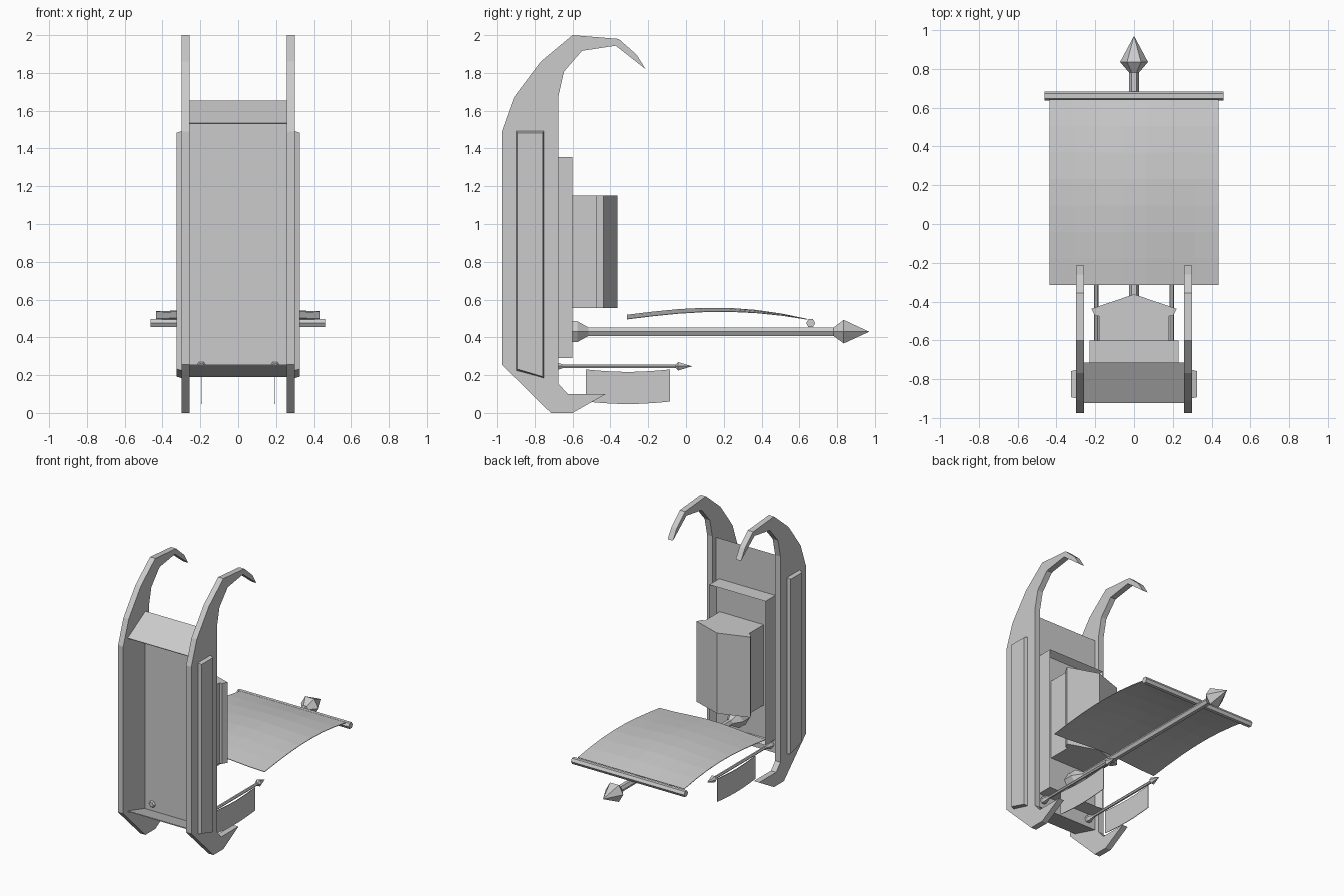
import bpy, bmesh, math
from mathutils import Vector

if "Cube" in bpy.data.objects:
    bpy.data.objects.remove(bpy.data.objects["Cube"])

grey = bpy.data.materials.new("plain grey")
grey.use_nodes = True
COLOUR = (0.6, 0.6, 0.6, 1)
grey.diffuse_color = COLOUR
grey.node_tree.nodes["Principled BSDF"].inputs["Base Color"].default_value = COLOUR


def finish(name, bm, fix=True):
    if fix:
        bmesh.ops.recalc_face_normals(bm, faces=bm.faces)
    mesh = bpy.data.meshes.new(name)
    bm.to_mesh(mesh)
    bm.free()
    mesh.materials.append(grey)
    obj = bpy.data.objects.new(name, mesh)
    bpy.context.collection.objects.link(obj)
    return obj


def extrude(name, points, offset):
    """Prism: a closed outline swept along an offset."""
    bm = bmesh.new()
    face = bm.faces.new([bm.verts.new(p) for p in points])
    new = bmesh.ops.extrude_face_region(bm, geom=[face], use_keep_orig=True)["geom"]
    bmesh.ops.translate(bm, vec=offset, verts=[v for v in new if isinstance(v, bmesh.types.BMVert)])
    return finish(name, bm)


def lathe(name, rings, centre, axis="Y", sides=6):
    """Faceted spindle from (position, radius) pairs along an axis."""
    bm = bmesh.new()
    loops = []
    for pos, r in rings:
        loop = []
        for i in range(sides):
            a = math.tau * i / sides
            u, w = r * math.cos(a), r * math.sin(a)
            loop.append(bm.verts.new((pos, u, w) if axis == "X" else (u, pos, w)))
        loops.append(loop)
    for a, b in zip(loops, loops[1:]):
        for i in range(sides):
            j = (i + 1) % sides
            bm.faces.new((a[i], a[j], b[j], b[i]))
    bm.faces.new(loops[0])
    bm.faces.new(loops[-1])
    bmesh.ops.translate(bm, vec=centre, verts=bm.verts)
    bmesh.ops.remove_doubles(bm, verts=bm.verts, dist=0.0005)
    return finish(name, bm)


def sheet(name, nu, nv, func):
    """Thin cloth from a grid function."""
    bm = bmesh.new()
    grid = [[bm.verts.new(func(i / nu, j / nv)) for j in range(nv + 1)] for i in range(nu + 1)]
    for i in range(nu):
        for j in range(nv):
            bm.faces.new((grid[i][j], grid[i + 1][j], grid[i + 1][j + 1], grid[i][j + 1]))
    obj = finish(name, bm)
    thick = obj.modifiers.new("thickness", "SOLIDIFY")
    thick.thickness = 0.004
    thick.offset = 0
    return obj


# Hooked side rails
RAIL = [(-.974, .255), (-.974, 1.49), (-.91, 1.67), (-.768, 1.86), (-.6, 2), (-.356, 1.98),
        (-.26, 1.895), (-.214, 1.82), (-.372, 1.944), (-.55, 1.917), (-.646, 1.806),
        (-.675, 1.675), (-.675, .155), (-.625, .1), (-.425, .1), (-.6, 0), (-.715, 0)]
STRIP = [(-.9, .222), (-.9, 1.495), (-.75, 1.495), (-.75, .182)]

for side, label in ((1, "left"), (-1, "right")):
    extrude(label + "_rail", [(side * .257, y, z) for y, z in RAIL], (side * .043, 0, 0))

    # Raised strip with a chamfered outer face
    strip = extrude(label + "_side_strip", [(side * .29, y, z) for y, z in STRIP], (side * .035, 0, 0))
    for v in strip.data.vertices:
        if abs(v.co.x) > .31:
            v.co.y += .008 if v.co.y < -.8 else -.008
            v.co.z += .01 if v.co.z < 1 else -.012

    # Small pole with a pointed tip and a base knob
    lathe(label + "_small_pole",
          [(-.735, .018), (-.725, .026), (-.69, .026), (-.65, .011), (-.055, .011),
           (-.042, .026), (.032, 0)], (side * .195, 0, .247))

    # Hanging pennant
    def pennant(u, v, side=side):
        sag = .013 * math.sin(math.pi * u)
        return (side * .195, -.53 + .445 * u, .23 - .17 * v - sag)
    sheet(label + "_pennant", 6, 1, pennant)

# Folded back plate, open to the front
PLATE = [(-.922, 1.535), (-.715, 1.655), (-.715, .19), (-.922, .25),
         (-.92, .256), (-.722, .198), (-.722, 1.644), (-.92, 1.53)]
extrude("back_plate", [(-.257, y, z) for y, z in PLATE], (.514, 0, 0))

# Frame box with a recessed rear face
bm = bmesh.new()
bmesh.ops.create_cube(bm, size=1)
for v in bm.verts:
    v.co = Vector((v.co.x * .46, -.66 + v.co.y * .12, .8225 + v.co.z * 1.065))
bm.normal_update()
rear = [f for f in bm.faces if f.normal.y > .9]
bmesh.ops.inset_region(bm, faces=rear, thickness=.035)
bmesh.ops.translate(bm, vec=(0, -.05, 0), verts=rear[0].verts)
finish("frame_box", bm)

# Pack with a ridged, overhanging lid
extrude("pack_body", [(x, y, .555) for x, y in
                      ((-.18, -.65), (.18, -.65), (.18, -.45), (-.18, -.45))], (0, 0, .595))
extrude("pack_lid", [(x, y, .555) for x, y in
                     ((-.2, -.475), (.2, -.475), (.22, -.437), (0, -.362), (-.22, -.437))],
        (0, 0, .595))

# Main pole, spear head and base knob
lathe("main_pole", [(-.65, .064), (-.575, .064), (-.515, .025), (.78, .025),
                    (.835, .072), (.97, 0)], (0, 0, .43))
lathe("cross_bar", [(-.462, .024), (.462, .024)], (0, .66, .475), axis="X")


# Arched banner cloth with a soft ripple
def banner(u, v):
    x = -.435 + .87 * u
    y = -.313 + .955 * v
    arc = .505 + .043 * math.sin(math.pi * min(1, v * .9 + .02)) - .02 * v ** 4
    ripple = .011 * math.cos(math.tau * (u - .5)) * (1 - v ** 3)
    return (x, y, arc + ripple)


cloth = sheet("banner_cloth", 7, 7, banner)
for poly in cloth.data.polygons:
    poly.use_smooth = False
